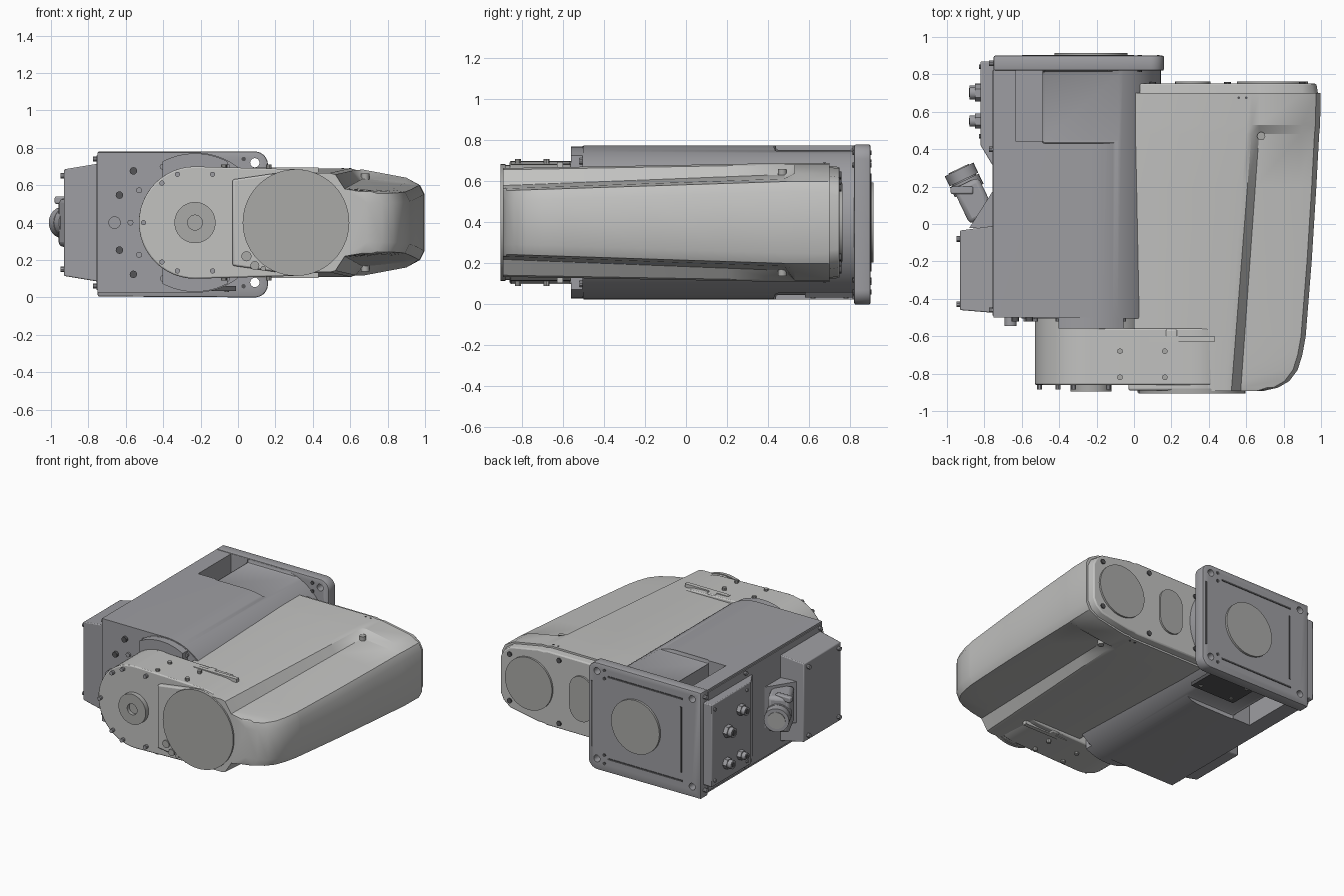
import bpy, bmesh
from math import sin, cos, radians
from mathutils import Vector

if "Cube" in bpy.data.objects:
    bpy.data.objects.remove(bpy.data.objects["Cube"])

def material(name, rgb):
    m = bpy.data.materials.new(name)
    m.use_nodes = True
    m.diffuse_color = (*rgb, 1)
    m.node_tree.nodes["Principled BSDF"].inputs["Base Color"].default_value = (*rgb, 1)
    return m

LIGHT = material("light_grey", (.54, .54, .53))
DARK = material("slate_grey", (.34, .34, .36))
MID = material("mid_grey", (.40, .40, .39))
BLACK = material("charcoal", (.09, .09, .095))
parts = []
MIDZ = .4          # height of the symmetry plane
HUB = (-.23, MIDZ)  # swivel axis
WRIST = (.31, MIDZ)

def finish(name, bm, mat, bevel=0):
    bmesh.ops.recalc_face_normals(bm, faces=bm.faces)
    me = bpy.data.meshes.new(name)
    bm.to_mesh(me)
    bm.free()
    me.materials.append(mat)
    ob = bpy.data.objects.new(name, me)
    bpy.context.collection.objects.link(ob)
    if bevel:
        b = ob.modifiers.new("bevel", "BEVEL")
        b.width, b.segments, b.limit_method = bevel, 2, "ANGLE"
        b.angle_limit = radians(35)
    parts.append(ob)
    return ob

def loft(name, rings, mat, bevel=0):
    bm = bmesh.new()
    rows = [[bm.verts.new(p) for p in ring] for ring in rings]
    n = len(rows[0])
    for a, b in zip(rows, rows[1:]):
        for i in range(n):
            j = (i + 1) % n
            bm.faces.new((a[i], a[j], b[j], b[i]))
    bm.faces.new(rows[0])
    bm.faces.new(rows[-1])
    return finish(name, bm, mat, bevel)

def prism(name, pts, y0, y1, mat, bevel=0):
    return loft(name, [[(x, y, z) for x, z in pts] for y in (y0, y1)], mat, bevel)

def arc(c, r, a, b, n=24):
    angles = [radians(a + (b - a) * i / n) for i in range(n + 1)]
    return [(c[0] + r * cos(t), c[1] + r * sin(t)) for t in angles]

def box(name, x, y, z, mat, bevel=0):
    return prism(name, [(x[0], z[0]), (x[1], z[0]), (x[1], z[1]), (x[0], z[1])], *y, mat, bevel)

def rod(name, p, q, r, mat, sides=16, bevel=0):
    p, q = Vector(p), Vector(q)
    turn = (q - p).to_track_quat("Z", "Y")
    ring = [turn @ Vector((x, z, 0)) for x, z in arc((0, 0), r, 0, 360, sides)[:-1]]
    return loft(name, [[c + v for v in ring] for c in (p, q)], mat, bevel)

def disc(name, c, r, y0, y1, mat, sides=56):
    return rod(name, (c[0], y0, c[1]), (c[0], y1, c[1]), r, mat, sides)

def cut(ob, cutters):
    for c in cutters:
        m = ob.modifiers.new("cut", "BOOLEAN")
        m.object, m.operation, m.solver = c, "DIFFERENCE", "EXACT"
    dg = bpy.context.evaluated_depsgraph_get()
    me = bpy.data.meshes.new_from_object(ob.evaluated_get(dg))
    ob.modifiers.clear()
    ob.data = me
    for c in cutters:
        parts.remove(c)
        bpy.data.objects.remove(c)

# base body: square on the right-hand side, round around the swivel axis
body = prism("base_body", [(-.75, .025)] + arc(HUB, .375, -90, 90, 40) + [(-.75, .775)], -.5, .83, DARK)
cutters = []
for s in (-1, 1):
    z = sorted((MIDZ + s * .2, MIDZ + s * .5))
    cutters.append(box("pocket_cutter", (-.63, -.49), (.44, .82), z, DARK))
    z = sorted((MIDZ + s * .345, MIDZ + s * .5))
    cutters.append(box("relief_cutter", (-.495, .2), (.43, .82), z, DARK, .02))
cut(body, cutters)
box("base_side_seam", (-.757, -.745), (-.49, .82), (.04, .76), DARK)

# mounting flange with bolt holes
flange_outline = [(-.75, .005)] + arc((.09, .07), .07, -90, 0, 8) + arc((.09, .71), .07, 0, 90, 8) + [(-.75, .78)]
flange = prism("mounting_flange", flange_outline, .82, .9, DARK, .008)
holes = [(x, MIDZ + s * .32) for x in (.09, -.68) for s in (-1, 1)]
cut(flange, [disc("hole_cutter", h, .025, .75, 1, DARK, 16) for h in holes])
disc("flange_cover", HUB, .195, .89, .915, MID)
for s in (-1, 1):
    z = MIDZ + s * .3
    box("flange_rib", (-.6, .0), (.895, .904), (z - .006, z + .006), BLACK)
    x = HUB[0] + s * .36
    box("flange_side_rib", (x - .006, x + .006), (.895, .904), (.16, .64), BLACK)
    for h in (.02, .08):
        disc("flange_dowel", (.03, MIDZ + s * (.36 - h)), .012, .812, .904, BLACK, 12)
box("bottom_cover", (-.37, -.01), (.58, .815), (.035, .06), BLACK)
for x, y in ((-.32, .62), (-.06, .62), (-.32, .78)):
    rod("cover_screw", (x, y, .03), (x, y, .04), .013, MID, 10)

# junction box on the side
loft("junction_box", [[(x, y, z) for y, z in ((f, MIDZ - h), (b, MIDZ - h), (b, MIDZ + h), (f, MIDZ + h))]
     for x, f, b, h in ((-.75, -.475, -.01, .315), (-.93, -.46, -.035, .285))], DARK, .006)
for y in (-.43, -.08):
    for s in (-1, 1):
        z = MIDZ + s * .25
        rod("box_bolt", (-.92, y, z), (-.95, y, z), .015, DARK, 10)

# angled power connector on its wedge
wedge = [(-.74, -.03), (-.88, -.02), (-.74, .2)]
loft("connector_wedge", [[(x, y, z) for x, y in wedge] for z in (.25, .55)], DARK)
axis, start = Vector((-.43, .9, 0)).normalized(), Vector((-.81, .03, MIDZ))
side = Vector((axis.y, -axis.x, 0))
frame = ((-.075, -.13), (.075, -.13), (.075, .13), (-.075, .13))
loft("connector_shell", [[start + axis * d + side * w + Vector((0, 0, h)) for w, h in frame]
     for d in (0, .21)], DARK, .025)
for d, r, m in ((.225, .085, DARK), (.26, .07, DARK), (.29, .085, DARK)):
    rod("connector_ring", start + axis * (d - .06), start + axis * d, r, m, 24)
rod("connector_face", start + axis * .28, start + axis * .295, .06, MID, 24)
box("connector_latch", (-.98, -.86), (.16, .2), (.5, .54), DARK, .008)

# air and signal panel
panel = ((-.74, .3), (-.76, .32), (-.82, .42), (-.82, .87), (-.74, .87))
loft("service_panel", [[(x, y, z) for x, y in panel] for z in (.1, .7)], DARK, .006)
for y, z, r in ((.7, .45, .045), (.55, .55, .04), (.71, .22, .04), (.55, .22, .035)):
    rod("port_collar", (-.81, y, z), (-.85, y, z), r, DARK, 6)
    rod("port", (-.84, y, z), (-.88, y, z), r * .75, DARK, 16)
    rod("port_opening", (-.87, y, z), (-.883, y, z), r * .45, BLACK, 12)
for y in (.47, .84):
    for z in (.14, .66):
        rod("panel_screw", (-.81, y, z), (-.83, y, z), .012, DARK, 10)
for y in (-.46, .4, .86):
    for s in (-1, 1):
        z = MIDZ + s * .34
        rod("side_screw", (-.74, y, z), (-.775, y, z), .014, DARK, 10)

# swivel neck and its bolt circle
prism("swivel_neck", arc(HUB, .37, 62, 118, 12) + arc(HUB, .37, 242, 298, 12), -.56, -.48, DARK)
disc("swivel_recess", HUB, .372, -.505, -.49, DARK)
for a in range(60, 301, 30):
    x, z = arc(HUB, .345, a, a, 1)[0]
    disc("neck_bolt", (x, z), .016, -.52, -.49, DARK, 10)
for a in (140, 160, 200, 220):
    x, z = arc(HUB, .43, a, a, 1)[0]
    disc("body_bolt", (x, z), .02, -.52, -.49, BLACK, 12)
disc("body_plug", (-.66, MIDZ), .033, -.545, -.49, DARK, 20)
disc("swivel_disc", HUB, .3, -.57, -.505, LIGHT)

# link between the swivel and the wrist disc
prism("arm_link", arc(HUB, .3, 90, 270) + arc(WRIST, .285, -90, 90), -.86, -.56, LIGHT, .008)
prism("link_step", [(-.03, .63), (-.03, .17)] + arc(WRIST, .28, -90, 90), -.89, -.85, LIGHT, .01)
disc("wrist_disc", WRIST, .285, -.905, -.88, MID)
hub = disc("hub_cap", HUB, .11, -.895, -.85, MID)
cut(hub, [disc("hub_hole_cutter", HUB, .04, -1, -.87, MID, 24)])
for a in (70, 110, 180, 250, 290, 130, 230):
    disc("link_bolt", arc(HUB, .275, a, a, 1)[0], .014, -.885, -.85, DARK, 10)
for x, z, r in ((.045, .22, .027), (.09, .17, .024), (.135, .155, .014)):
    disc("step_plug", (x, z), r, -.9, -.87, MID, 16)
for x in (-.075, .165):
    for y in (-.82, -.68):
        for s in (-1, 1):
            rod("link_screw", (x, y, MIDZ + s * .27), (x, y, MIDZ + s * .31), .015, MID, 10)
for s in (-1, 1):
    z = sorted((MIDZ + s * .24, MIDZ + s * .295))
    box("link_tab", (.17, .23), (-.63, -.565), z, LIGHT, .006)
    box("link_lip", (.08, .43), (-.63, -.6), z, LIGHT)

# arm housing: scooped along the outer edge, full height at the rear
def section(y, xmax, inner, full=False, shrink=0):
    t = min(1, (y + .9) / 1.4)
    top = (.265 + .025 * t) - shrink
    ridge, valley = .49 + .11 * t, .57 + .1 * t
    scoop, edge = .18 + .055 * t, .155 + .045 * t
    if full:
        scoop, edge = .283 - shrink, .2 - shrink
        mid = (.9, .24 - shrink)
    else:
        mid = (valley + (xmax - valley) * .7, edge + (scoop - edge) * .4)
    half = [(inner, top), (ridge, top), (ridge + .03, top - .008), (valley, scoop), mid,
            (xmax - .025, edge), (xmax, edge - .05)]
    return [(x, y, MIDZ + h) for x, h in half] + [(x, y, MIDZ - h) for x, h in reversed(half)]

front = [(-.893, .69, .35), (-.875, .77, .35), (-.84, .83, .35), (-.78, .875, .35), (-.7, .9, .35), (-.601, .918, .35)]
rear = [(-.6, .918, 0), (-.2, .95, 0), (.2, .975, 0), (.48, .99, 0)]
rings = [section(*s) for s in front + rear]
rings += [section(.53, .995, 0, True), section(.7, .998, 0, True)]
loft("arm_housing", rings, LIGHT)
loft("housing_end_plate", [section(.69, .985, .03, True, .012), section(.75, .975, .03, True, .02)], LIGHT, .008)
disc("end_cover", (.74, MIDZ), .19, .74, .763, MID)
prism("end_slot_cover", arc((.315, .47), .095, 0, 180, 16) + arc((.315, .33), .095, 180, 360, 16), .74, .763, MID)
for x, h in ((.1, .2), (.5, .23), (.9, .17)):
    for s in (-1, 1):
        disc("end_screw", (x, MIDZ + s * h), .018, .745, .758, BLACK, 12)
for s in (-1, 1):
    rod("scoop_bolt", (.68, .47, MIDZ + s * .2), (.68, .47, MIDZ + s * .262), .022, MID, 14)
    for x in (.56, .6):
        rod("top_pin", (x, .675, MIDZ + s * .28), (x, .675, MIDZ + s * .292), .007, BLACK, 8)

# smooth shading with sharp edges kept
bpy.ops.object.select_all(action="DESELECT")
for ob in parts:
    ob.select_set(True)
bpy.context.view_layer.objects.active = parts[0]
bpy.ops.object.shade_smooth_by_angle(angle=radians(30))
